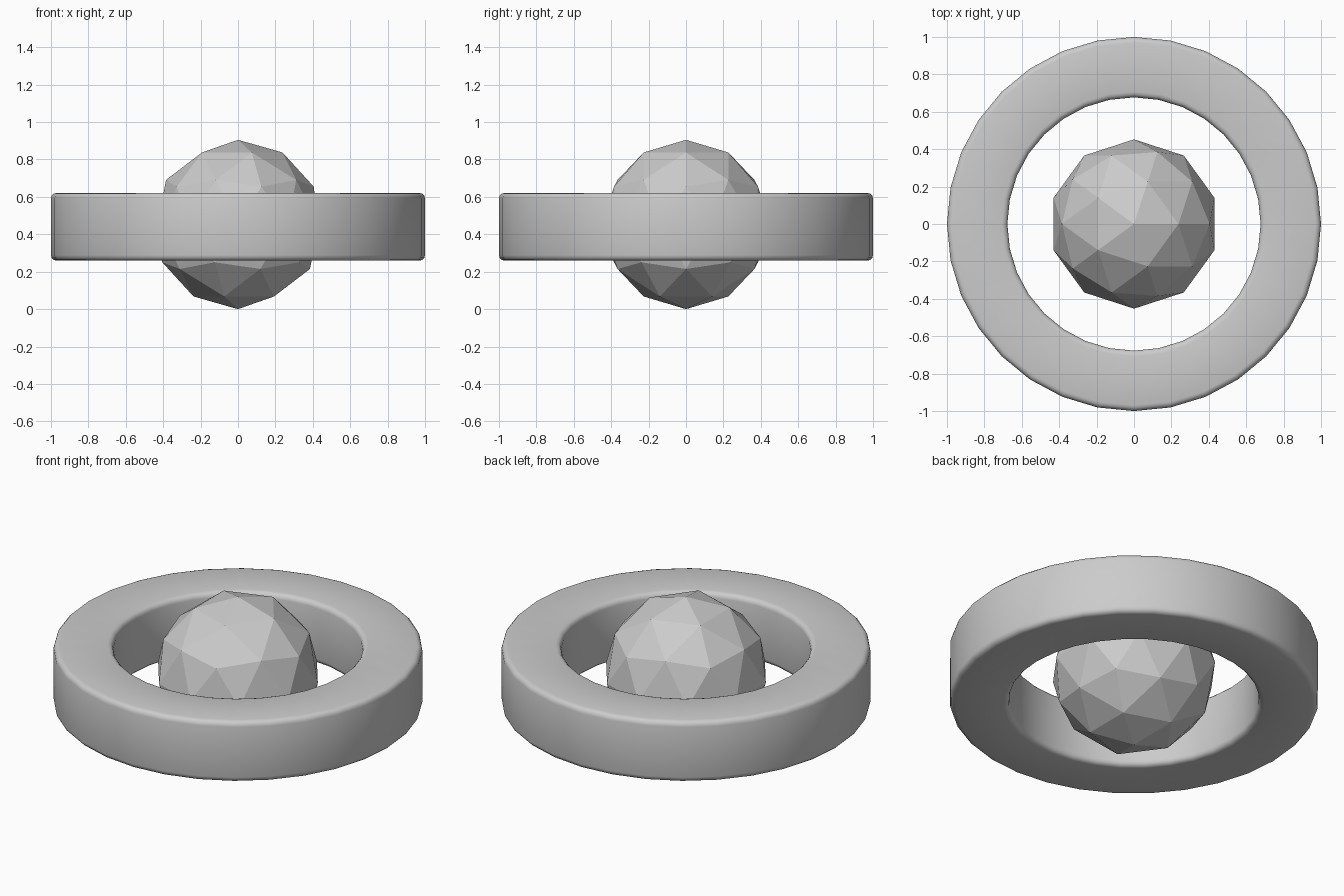
import bpy, bmesh
from math import sin, cos, pi

if "Cube" in bpy.data.objects:
    bpy.data.objects.remove(bpy.data.objects["Cube"])

R_OUT, R_IN = 1.0, 0.677
Z0, Z1 = 0.259, 0.621
BEVEL, SEG, SIDES = 0.03, 3, 32

# faceted core
bpy.ops.mesh.primitive_ico_sphere_add(subdivisions=2, radius=0.4525, location=(0, 0, 0.4525))
bpy.context.object.name = "core_ball"

# rounded rectangular cross-section (radius, height)
profile = []
corners = [(R_OUT - BEVEL, Z1 - BEVEL, 0), (R_IN + BEVEL, Z1 - BEVEL, 1),
           (R_IN + BEVEL, Z0 + BEVEL, 2), (R_OUT - BEVEL, Z0 + BEVEL, 3)]
for r, z, q in corners:
    for i in range(SEG + 1):
        a = (q + i / SEG) * pi / 2
        profile.append((r + BEVEL * cos(a), z + BEVEL * sin(a)))

# ring: profile swept around the z axis
bm = bmesh.new()
loops = []
for s in range(SIDES):
    a = 2 * pi * s / SIDES
    loops.append([bm.verts.new((r * cos(a), r * sin(a), z)) for r, z in profile])
n = len(profile)
for s in range(SIDES):
    cur, nxt = loops[s], loops[(s + 1) % SIDES]
    for i in range(n):
        j = (i + 1) % n
        bm.faces.new((cur[i], nxt[i], nxt[j], cur[j]))
bmesh.ops.recalc_face_normals(bm, faces=bm.faces)
for f in bm.faces:
    f.smooth = True
mesh = bpy.data.meshes.new("outer_ring")
bm.to_mesh(mesh)
bm.free()
ring = bpy.data.objects.new("outer_ring", mesh)
bpy.context.collection.objects.link(ring)
